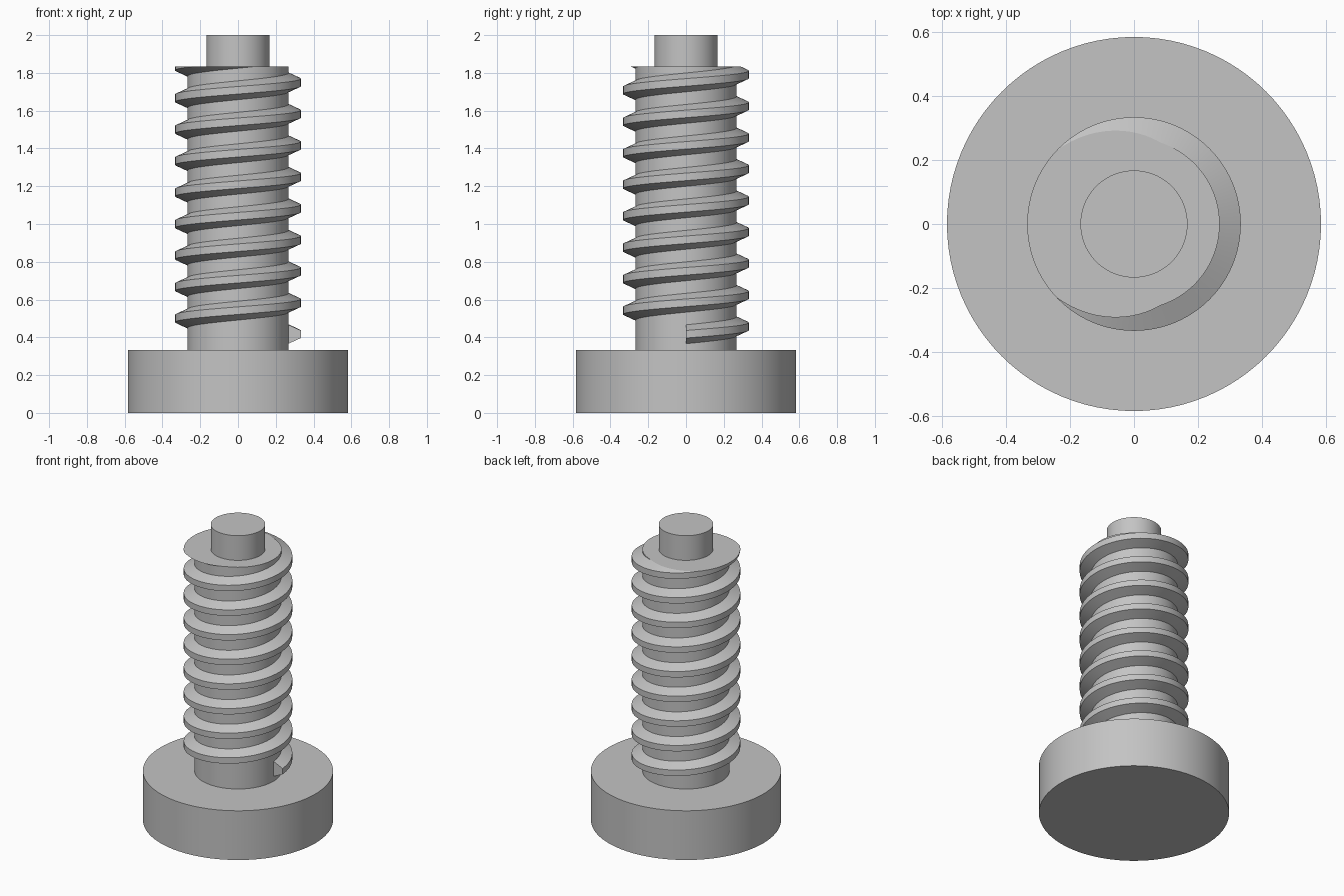
import bpy
import bmesh
import math

cube = bpy.data.objects.get("Cube")
if cube:
    bpy.data.objects.remove(cube, do_unlink=True)

SEGMENTS = 96            # sides per full turn, shared by every round part
BASE_TOP, SHAFT_TOP, PIN_TOP = 0.333, 1.833, 2.0
SHAFT_R, THREAD_R = 0.267, 0.333
PITCH = 1 / 6

grey = bpy.data.materials.new("plain grey")
grey.use_nodes = True
colour = (0.55, 0.55, 0.55, 1)
grey.diffuse_color = colour
grey.node_tree.nodes["Principled BSDF"].inputs["Base Color"].default_value = colour


def finish(bm, name):
    """Turn a bmesh into a smooth-shaded object with sharp edges kept."""
    bmesh.ops.recalc_face_normals(bm, faces=bm.faces[:])
    mesh = bpy.data.meshes.new(name)
    bm.to_mesh(mesh)
    bm.free()
    mesh.materials.append(grey)
    obj = bpy.data.objects.new(name, mesh)
    bpy.context.collection.objects.link(obj)
    bpy.ops.object.select_all(action='DESELECT')
    obj.select_set(True)
    bpy.context.view_layer.objects.active = obj
    bpy.ops.object.shade_smooth_by_angle(angle=math.radians(20))
    return obj


def cylinder(name, radius, bottom, top):
    bm = bmesh.new()
    bmesh.ops.create_cone(bm, cap_ends=True, segments=SEGMENTS, radius1=radius,
                          radius2=radius, depth=top - bottom)
    bmesh.ops.translate(bm, verts=bm.verts[:], vec=(0, 0, (bottom + top) / 2))
    return finish(bm, name)


# Round parts, each sunk a little into the one below
cylinder("base_disc", 0.583, 0, BASE_TOP)
cylinder("shaft", SHAFT_R, BASE_TOP - 0.03, SHAFT_TOP)
cylinder("top_pin", 0.167, SHAFT_TOP - 0.03, PIN_TOP)

# Thread: trapezoid section (radius, height) swept up a right-handed helix
section = [(SHAFT_R - 0.008, -0.05), (SHAFT_R, -0.05), (THREAD_R, -0.02),
           (THREAD_R, 0.02), (SHAFT_R, 0.05), (SHAFT_R - 0.008, 0.05)]
start_z = BASE_TOP + PITCH / 2
bm = bmesh.new()
rings = []
for i in range(int(8.9 * SEGMENTS) + 1):
    a = 2 * math.pi * i / SEGMENTS
    z = start_z + PITCH * i / SEGMENTS
    rings.append([bm.verts.new((r * math.cos(a), r * math.sin(a), z + h))
                  for r, h in section])
n = len(section)
for low, high in zip(rings, rings[1:]):
    for k in range(n):
        m = (k + 1) % n
        bm.faces.new((low[k], low[m], high[m], high[k]))
bm.faces.new(rings[0])
bm.faces.new(rings[-1])

# Trim the thread level with the shaft top and close the cut
bmesh.ops.bisect_plane(bm, geom=bm.verts[:] + bm.edges[:] + bm.faces[:],
                       plane_co=(0, 0, SHAFT_TOP), plane_no=(0, 0, 1),
                       clear_outer=True)
rim = [e for e in bm.edges if e.is_boundary]
bmesh.ops.triangle_fill(bm, edges=rim, use_beauty=True, normal=(0, 0, 1))
finish(bm, "screw_thread")
